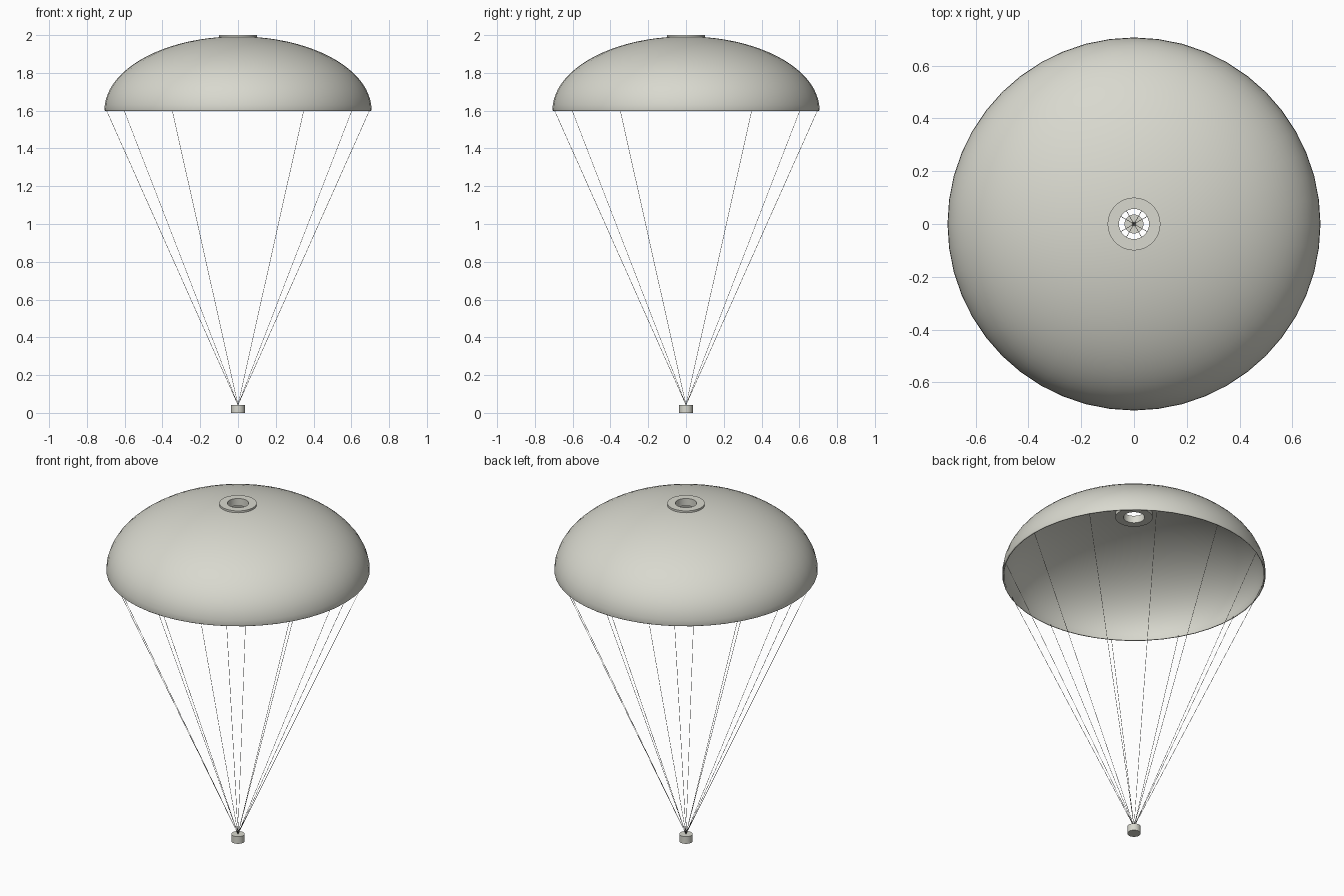
import bpy, bmesh, math
from mathutils import Vector

cube = bpy.data.objects.get("Cube")
if cube:
    bpy.data.objects.remove(cube, do_unlink=True)

SEGMENTS = 48
RIM_Z, RIM_R, DOME_H, CLOTH = 1.603, 0.707, 0.39, 0.01
VENT_R, COLLAR_R = 0.057, 0.1
LINE_COUNT, LINE_R = 12, 0.001


def make_material(name, colour):
    mat = bpy.data.materials.new(name)
    mat.use_nodes = True
    mat.diffuse_color = colour
    mat.node_tree.nodes["Principled BSDF"].inputs["Base Color"].default_value = colour
    return mat


fabric = make_material("warm_grey_fabric", (0.69, 0.69, 0.62, 1))
cord = make_material("grey_cord", (0.18, 0.18, 0.17, 1))


def finish(name, bm, material):
    bmesh.ops.recalc_face_normals(bm, faces=bm.faces[:])
    mesh = bpy.data.meshes.new(name)
    bm.to_mesh(mesh)
    bm.free()
    mesh.materials.append(material)
    obj = bpy.data.objects.new(name, mesh)
    bpy.context.collection.objects.link(obj)
    bpy.ops.object.select_all(action='DESELECT')
    bpy.context.view_layer.objects.active = obj
    obj.select_set(True)
    bpy.ops.object.shade_smooth_by_angle(angle=math.radians(50))
    return obj


def lathe(name, profile, closed=True):
    """Spin a (radius, height) profile round the z axis."""
    bm = bmesh.new()
    verts = [bm.verts.new((r, 0, z)) for r, z in profile]
    edges = [bm.edges.new(pair) for pair in zip(verts, verts[1:])]
    if closed:
        edges.append(bm.edges.new((verts[-1], verts[0])))
    bmesh.ops.spin(bm, geom=verts + edges, axis=(0, 0, 1), cent=(0, 0, 0),
                   angle=math.tau, steps=SEGMENTS, use_merge=True)
    bmesh.ops.remove_doubles(bm, verts=bm.verts[:], dist=1e-5)
    return finish(name, bm, fabric)


def dome_arc(radius, height, steps=20):
    """Quarter ellipse from the rim up to the vent hole."""
    end = math.acos(VENT_R / radius)
    return [(radius * math.cos(end * i / steps),
             RIM_Z + height * math.sin(end * i / steps)) for i in range(steps + 1)]


# Canopy: outer and inner elliptical shells with a rounded rim between them
outer = dome_arc(RIM_R, DOME_H)
inner = dome_arc(RIM_R - CLOTH, DOME_H - CLOTH)
half = CLOTH / 2
rim = [(RIM_R - half - half * math.cos(math.pi * i / 6),
        RIM_Z - half * math.sin(math.pi * i / 6)) for i in range(1, 6)]
lathe("canopy", outer + inner[::-1] + rim)

# Vent collar around the hole at the crown
lathe("vent_collar", [(VENT_R, 1.957), (COLLAR_R, 1.957), (COLLAR_R, 2), (VENT_R, 2)])

# Confluence fitting where the lines meet
lathe("line_fitting", [(0, 0), (0.036, 0), (0.036, 0.042), (0, 0.042)], closed=False)

# Suspension lines from the rim to the fitting
bottom = Vector((0, 0, 0.042))
for i in range(LINE_COUNT):
    a = math.tau * i / LINE_COUNT
    r = RIM_R - CLOTH
    top = Vector((r * math.cos(a), r * math.sin(a), RIM_Z))
    span = top - bottom
    bm = bmesh.new()
    bmesh.ops.create_cone(bm, cap_ends=True, segments=6, radius1=LINE_R,
                          radius2=LINE_R, depth=span.length)
    line = finish(f"suspension_line_{i + 1}", bm, cord)
    line.location = (top + bottom) / 2
    line.rotation_euler = span.to_track_quat('Z', 'Y').to_euler()
